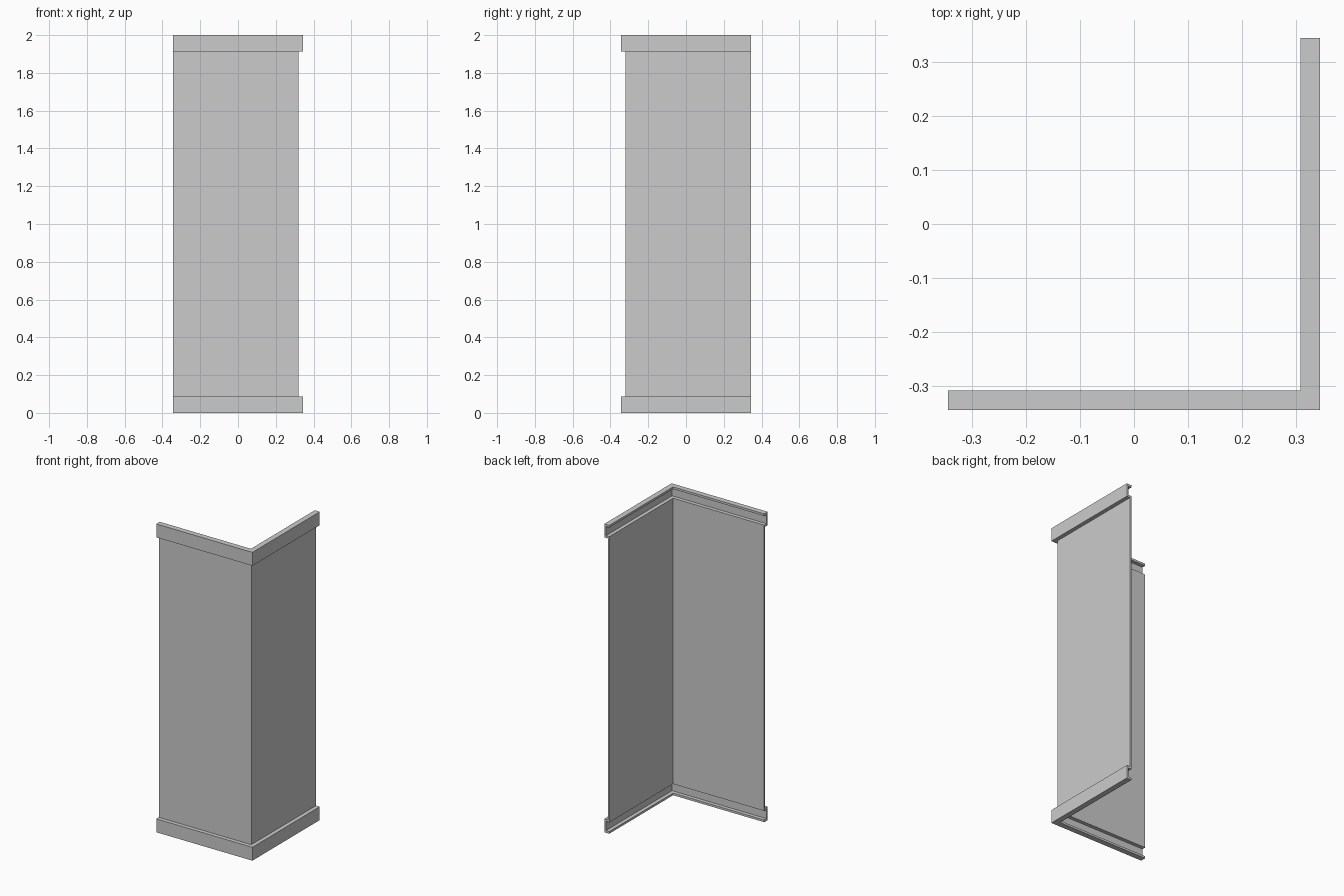
import bpy, bmesh

if "Cube" in bpy.data.objects:
    bpy.data.objects.remove(bpy.data.objects["Cube"])

H = 0.345          # half width of the corner unit
HEIGHT = 2.0
RAIL = 0.087       # rail height
DEPTH = 0.036      # rail depth
LIP = 0.014        # lip thickness
WEB = 0.012        # outer plate thickness
INSET = 0.026      # panel set back from the rail face


def sweep_corner(name, profile):
    """Sweep a closed (inward depth, z) profile around the mitred L path."""
    bm = bmesh.new()
    stations = [
        [bm.verts.new((-H, -H + d, z)) for d, z in profile],
        [bm.verts.new((H - d, -H + d, z)) for d, z in profile],
        [bm.verts.new((H - d, H, z)) for d, z in profile],
    ]
    n = len(profile)
    for a, b in zip(stations, stations[1:]):
        for i in range(n):
            j = (i + 1) % n
            bm.faces.new((a[i], a[j], b[j], b[i]))
    bm.faces.new(stations[0])
    bm.faces.new(stations[-1][::-1])
    bmesh.ops.recalc_face_normals(bm, faces=bm.faces)
    mesh = bpy.data.meshes.new(name)
    bm.to_mesh(mesh)
    bm.free()
    obj = bpy.data.objects.new(name, mesh)
    bpy.context.collection.objects.link(obj)
    return obj


def channel(z):
    """C-shaped rail section, open towards the inside."""
    top = z + RAIL
    return [(0, z), (DEPTH, z), (DEPTH, z + LIP), (WEB, z + LIP),
            (WEB, top - LIP), (DEPTH, top - LIP), (DEPTH, top), (0, top)]


# Channel rails at the bottom and top
sweep_corner("bottom_rail", channel(0))
sweep_corner("top_rail", channel(HEIGHT - RAIL))

# Thin corner panel held between the rails
sweep_corner("corner_panel", [(INSET, RAIL), (DEPTH, RAIL),
                              (DEPTH, HEIGHT - RAIL), (INSET, HEIGHT - RAIL)])
